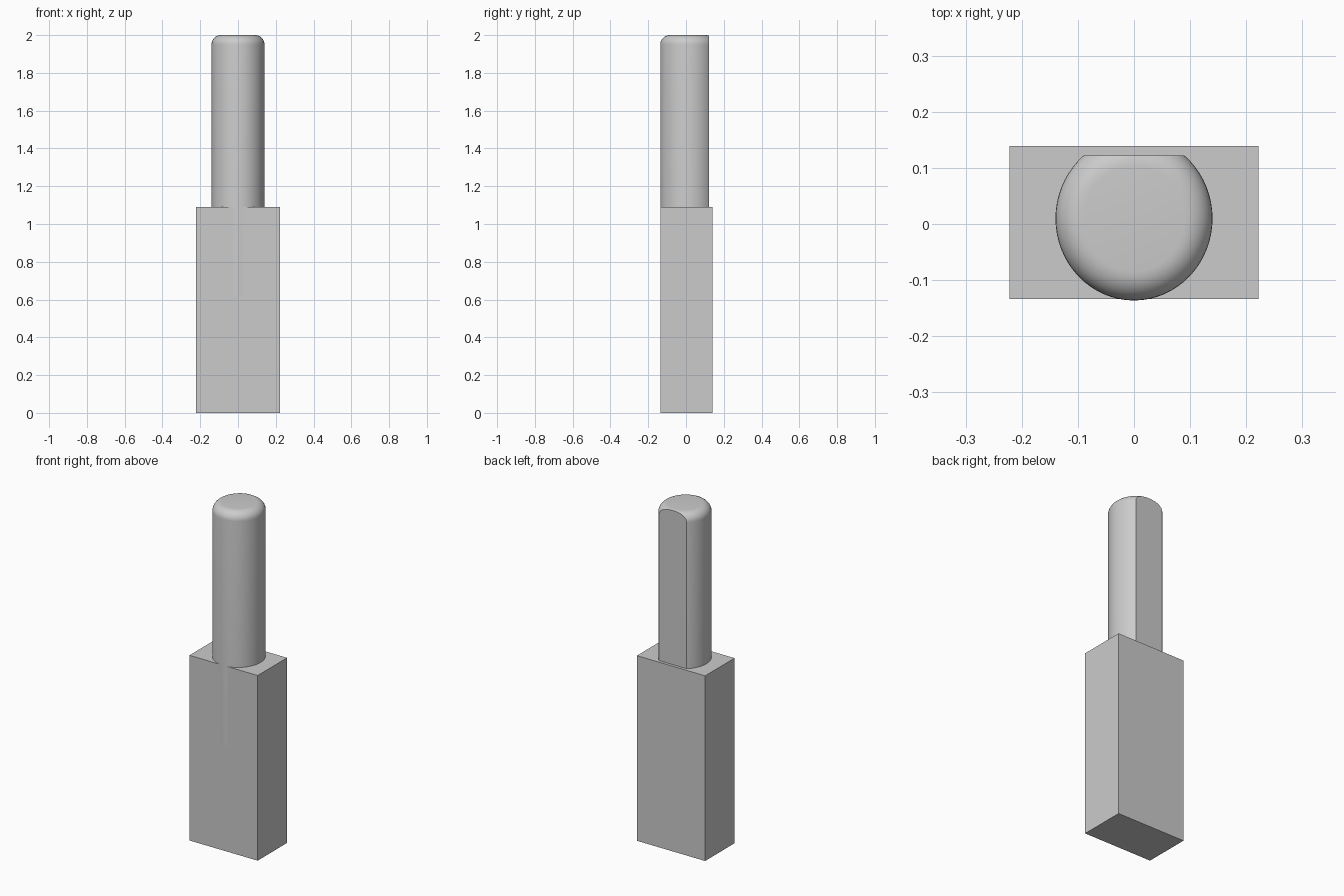
import bpy
import bmesh
import math

cube = bpy.data.objects.get("Cube")
if cube:
    bpy.data.objects.remove(cube, do_unlink=True)

grey = bpy.data.materials.new("plain grey")
grey.use_nodes = True
colour = (0.6, 0.6, 0.6, 1)
grey.diffuse_color = colour
grey.node_tree.nodes["Principled BSDF"].inputs["Base Color"].default_value = colour


def make_object(name, bm):
    bmesh.ops.recalc_face_normals(bm, faces=bm.faces)
    mesh = bpy.data.meshes.new(name)
    bm.to_mesh(mesh)
    bm.free()
    mesh.materials.append(grey)
    obj = bpy.data.objects.new(name, mesh)
    bpy.context.collection.objects.link(obj)
    return obj


# Rectangular base block
bm = bmesh.new()
bmesh.ops.create_cube(bm, size=1)
for v in bm.verts:
    v.co.x *= 0.444
    v.co.y = v.co.y * 0.273 + 0.0025
    v.co.z = (v.co.z + 0.5) * 1.09
make_object("base_block", bm)

# Slightly oval shaft with a rounded top, sunk into the block
RADIUS, FILLET, BOTTOM, TOP, SEGMENTS = 0.14, 0.05, 0.62, 2.0, 64
profile = [(RADIUS, BOTTOM)]
for i in range(9):
    a = math.radians(90) * i / 8
    profile.append((RADIUS - FILLET * (1 - math.cos(a)),
                    TOP - FILLET * (1 - math.sin(a))))

bm = bmesh.new()
rings = []
for r, z in profile:
    rings.append([bm.verts.new((r * math.cos(t), 0.01 + 1.045 * r * math.sin(t), z))
                  for t in (math.tau * k / SEGMENTS for k in range(SEGMENTS))])
for low, high in zip(rings, rings[1:]):
    for k in range(SEGMENTS):
        n = (k + 1) % SEGMENTS
        bm.faces.new((low[k], low[n], high[n], high[k]))
bm.faces.new(rings[-1])
bm.faces.new(reversed(rings[0]))

# Flat cut along the back of the shaft
cut = bmesh.ops.bisect_plane(bm, geom=bm.verts[:] + bm.edges[:] + bm.faces[:],
                             plane_co=(0, 0.122, 0), plane_no=(0, 1, 0),
                             clear_outer=True)
rim = [e for e in cut["geom_cut"] if isinstance(e, bmesh.types.BMEdge)]
bmesh.ops.contextual_create(bm, geom=rim)
shaft = make_object("shaft", bm)

bpy.ops.object.select_all(action="DESELECT")
shaft.select_set(True)
bpy.context.view_layer.objects.active = shaft
bpy.ops.object.shade_smooth_by_angle(angle=math.radians(30))
